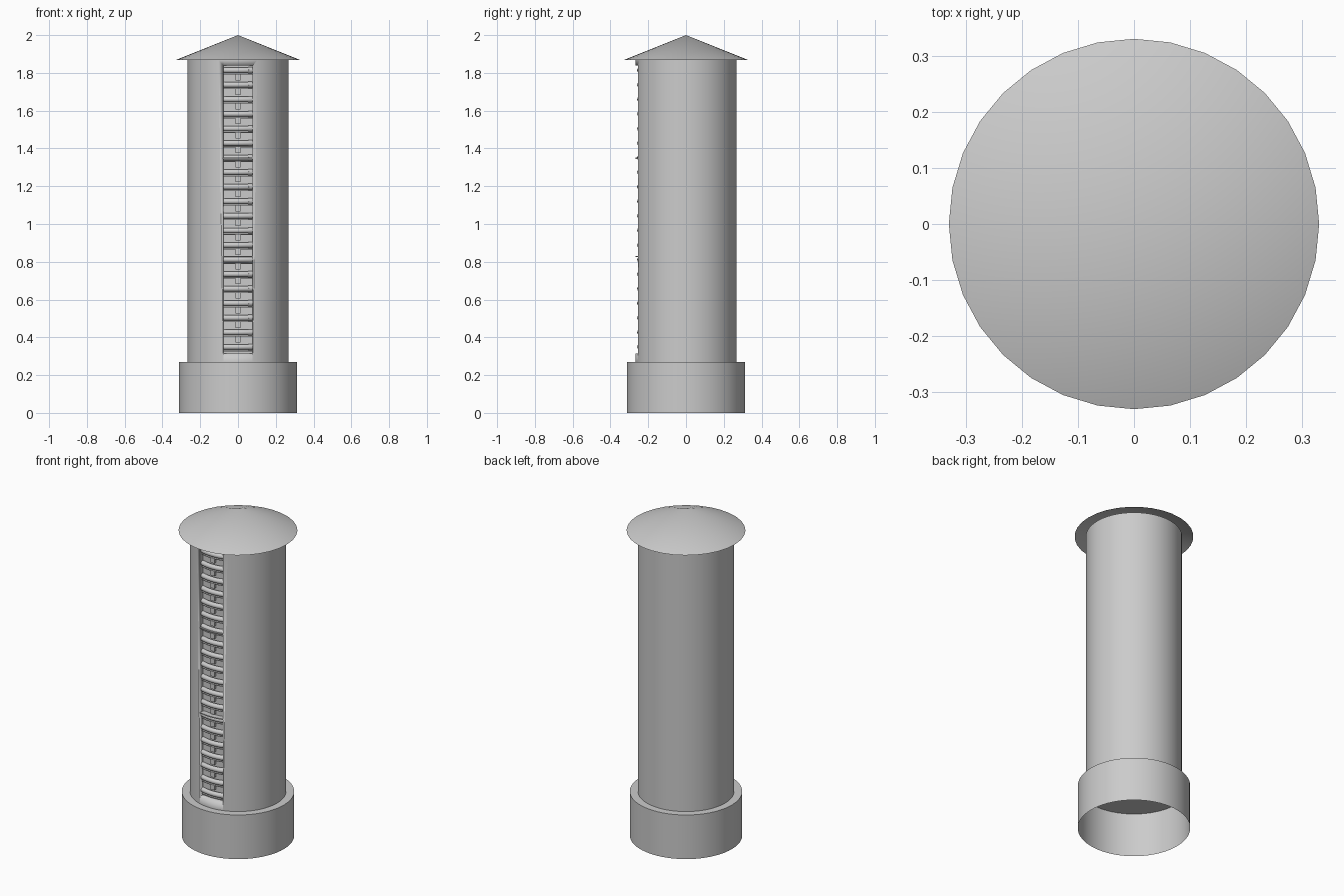
import bpy, bmesh
from math import sin, cos, pi, radians, asin

if "Cube" in bpy.data.objects:
    bpy.data.objects.remove(bpy.data.objects["Cube"])

R_BODY = 0.267
SLOT = 0.078          # half width of the front slot
Z0, Z1 = 0.315, 1.838  # slot bottom and top


def finish(name, bm, angle=35):
    bmesh.ops.recalc_face_normals(bm, faces=bm.faces)
    me = bpy.data.meshes.new(name)
    bm.to_mesh(me)
    bm.free()
    ob = bpy.data.objects.new(name, me)
    bpy.context.collection.objects.link(ob)
    bpy.ops.object.select_all(action='DESELECT')
    ob.select_set(True)
    bpy.context.view_layer.objects.active = ob
    bpy.ops.object.shade_smooth_by_angle(angle=radians(angle))
    return ob


def lathe(name, profile, n):
    """Revolve (radius, z) points; a zero radius becomes a pole."""
    bm = bmesh.new()
    rings = []
    for r, z in profile:
        if r == 0:
            rings.append([bm.verts.new((0, 0, z))] * n)
        else:
            rings.append([bm.verts.new((r * sin(2 * pi * i / n), -r * cos(2 * pi * i / n), z))
                          for i in range(n)])
    for a, b in zip(rings, rings[1:]):
        for i in range(n):
            j = (i + 1) % n
            bm.faces.new(list(dict.fromkeys((a[i], a[j], b[j], b[i]))))
    return finish(name, bm)


def sweep(bm, section, a0, a1, z, steps):
    """Sweep a closed (radius, z) section around the tower axis; angle 0 is the front."""
    rings = []
    for k in range(steps + 1):
        a = a0 + (a1 - a0) * k / steps
        rings.append([bm.verts.new((r * sin(a), -r * cos(a), z + h)) for r, h in section])
    m = len(section)
    for a, b in zip(rings, rings[1:]):
        for i in range(m):
            bm.faces.new((a[i], a[(i + 1) % m], b[(i + 1) % m], b[i]))
    bm.faces.new(rings[0])
    bm.faces.new(rings[-1])


def rect(r0, r1, h0, h1):
    return [(r0, h0), (r1, h0), (r1, h1), (r0, h1)]


def disc(rc, r, n=10):
    return [(rc + r * cos(2 * pi * i / n), r * sin(2 * pi * i / n)) for i in range(n)]


# base: open underneath, closed on top
lathe("base", [(0.312, 0), (0.312, 0.27), (0, 0.27)], 64)

# roof: open cone
lathe("roof", [(0.33, 1.868), (0, 2.0)], 32)

# body with a front slot
body = lathe("body", [(0, 0.27), (R_BODY, 0.27), (R_BODY, 1.868), (0, 1.868)], 64)
bm = bmesh.new()
bmesh.ops.create_cube(bm, size=1)
for v in bm.verts:
    v.co = (v.co.x * 2 * SLOT, v.co.y * 0.2 - 0.328, (Z0 + Z1) / 2 + v.co.z * (Z1 - Z0))
cutter = finish("slot_cutter", bm)
mod = body.modifiers.new("slot", 'BOOLEAN')
mod.object = cutter
mod.operation = 'DIFFERENCE'
mod.solver = 'EXACT'
bpy.context.view_layer.objects.active = body
bpy.ops.object.modifier_apply(modifier="slot")
bpy.data.objects.remove(cutter)

# curved tubes with end sockets, central clips and thin shelves
half = asin(SLOT / 0.25)
tubes, sockets, clips, shelves = (bmesh.new() for _ in range(4))
pitch = 0.0771
for i in range(20):
    z = 0.349 + i * pitch
    sweep(tubes, disc(0.244, 0.015), -half, half * 0.7, z, 10)
    sweep(sockets, disc(0.243, 0.0165, 8), half * 0.7, half * 0.98, z, 3)
    sweep(shelves, rect(0.236, 0.252, -0.023, -0.019), -half * 0.98, half * 0.98, z, 8)
    if i:
        sweep(clips, rect(0.225, 0.247, -0.053, -0.023), -0.05, 0.05, z, 1)
finish("tubes", tubes, 50)
finish("tube_sockets", sockets, 50)
finish("clips", clips)
finish("shelves", shelves)

# dividers between the three panels
bm = bmesh.new()
for z in (0.828, 1.348):
    sweep(bm, rect(0.235, 0.268, -0.003, 0.003), -half * 0.95, half * 0.95, z, 8)
finish("panel_dividers", bm)
